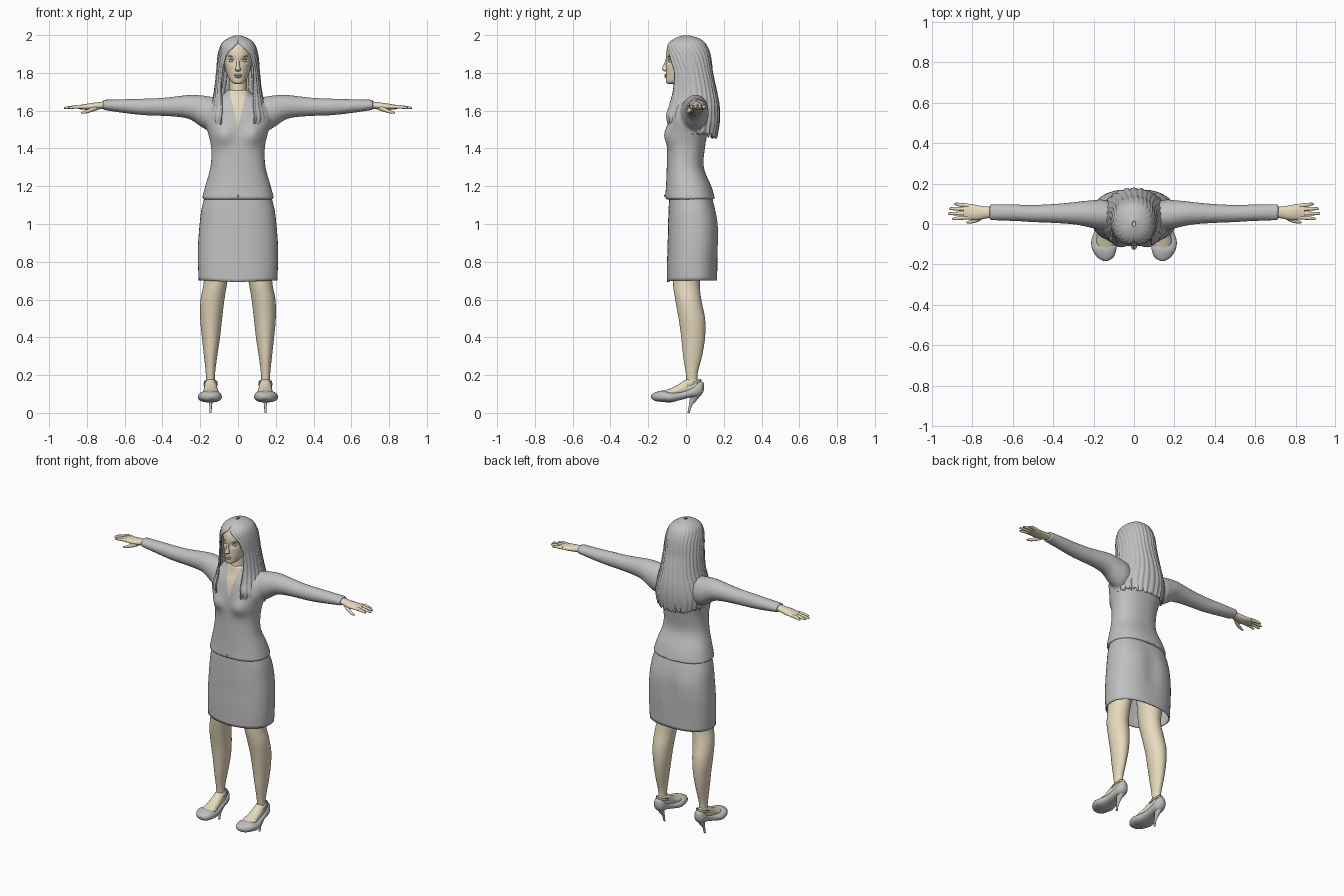
import bpy, bmesh, math, random
from mathutils import Vector

random.seed(4)
if "Cube" in bpy.data.objects:
    bpy.data.objects.remove(bpy.data.objects["Cube"])


def material(name, rgb):
    m = bpy.data.materials.new(name)
    m.use_nodes = True
    m.diffuse_color = (*rgb, 1)
    m.node_tree.nodes["Principled BSDF"].inputs["Base Color"].default_value = (*rgb, 1)
    return m


GREY = material("soft grey", (0.53, 0.53, 0.53))
SKIN = material("warm skin", (0.80, 0.70, 0.51))


def smooth_rows(rows, steps):
    """Catmull-Rom interpolation between the given sections."""
    out = []
    for i in range(len(rows) - 1):
        a, b, c, d = (rows[max(0, min(len(rows) - 1, i + k))] for k in (-1, 0, 1, 2))
        for s in range(steps):
            t = s / steps
            out.append([q + t / 2 * (r - p + t * (2 * p - 5 * q + 4 * r - w + t * (3 * (q - r) + w - p)))
                        for p, q, r, w in zip(a, b, c, d)])
    return out + [list(rows[-1])]


def power(v, e):
    return math.copysign(abs(v) ** e, v)


def loft(bm, axis, rows, n=32, steps=4, squareness=2, caps=True, shape=None, side=1):
    """Rows: position on axis, two centre coordinates, two radii."""
    rings = []
    for t, cu, cv, ru, rv in smooth_rows(rows, steps):
        ring = []
        for k in range(n):
            a = math.tau * k / n
            u = cu + ru * power(math.cos(a), 2 / squareness)
            v = cv + rv * power(math.sin(a), 2 / squareness)
            p = Vector({"x": (t, u, v), "y": (u, t, v), "z": (u, v, t)}[axis])
            if shape:
                shape(p)
            p.x *= side
            ring.append(bm.verts.new(p))
        rings.append(ring)
    for lo, hi in zip(rings, rings[1:]):
        for k in range(n):
            j = (k + 1) % n
            bm.faces.new((lo[k], lo[j], hi[j], hi[k]))
    if caps:
        bm.faces.new(rings[0])
        bm.faces.new(rings[-1])


def finish(name, bm, mat, mirror=False, thickness=0):
    bmesh.ops.recalc_face_normals(bm, faces=bm.faces)
    mesh = bpy.data.meshes.new(name)
    bm.to_mesh(mesh)
    bm.free()
    mesh.materials.append(mat)
    mesh.shade_smooth()
    mesh.set_sharp_from_angle(angle=math.radians(50))
    ob = bpy.data.objects.new(name, mesh)
    bpy.context.collection.objects.link(ob)
    if thickness:
        ob.modifiers.new("Solid", "SOLIDIFY").thickness = thickness
    if mirror:
        ob.modifiers.new("Mirror", "MIRROR").use_mirror_merge = False
    return ob


def part(name, axis, rows, mat, mirror=False, thickness=0, **kw):
    bm = bmesh.new()
    loft(bm, axis, rows, **kw)
    return finish(name, bm, mat, mirror, thickness)


def depth_rows(rows):
    """Turn (z, half width, front, back) into loft rows."""
    return [(z, 0, (f + b) / 2, w, (b - f) / 2) for z, w, f, b in rows]


def blob(name, loc, scale, mat, mirror=False, tilt=0):
    bm = bmesh.new()
    bmesh.ops.create_uvsphere(bm, u_segments=16, v_segments=10, radius=1)
    bmesh.ops.scale(bm, vec=scale, verts=bm.verts)
    for v in bm.verts:
        v.co.z += tilt * v.co.x
    bmesh.ops.translate(bm, vec=loc, verts=bm.verts)
    return finish(name, bm, mat, mirror)


# Jacket: body and sleeves fused into one surface
def bust(p):
    if p.y < 0:
        d = ((abs(p.x) - 0.08) ** 2 + (p.z - 1.47) ** 2) / 0.0025
        p.y -= 0.028 * math.exp(-d)


jacket = bmesh.new()
loft(jacket, "z", depth_rows([
    (1.13, .192, -.112, .155), (1.2, .174, -.106, .134), (1.3, .146, -.102, .094),
    (1.4, .142, -.1, .1), (1.48, .158, -.098, .113), (1.55, .178, -.095, .124),
    (1.61, .165, -.082, .126), (1.65, .135, -.066, .12), (1.68, .085, -.056, .1),
    (1.71, .058, -.05, .075)]), n=48, squareness=2.3, shape=bust)
for side in (1, -1):
    loft(jacket, "x", [
        (.06, .04, 1.58, .06, .08), (.15, .045, 1.585, .075, .09), (.2, .048, 1.6, .07, .082),
        (.25, .052, 1.618, .062, .066), (.31, .053, 1.622, .054, .056), (.4, .052, 1.62, .047, .048),
        (.5, .052, 1.62, .043, .044), (.6, .056, 1.624, .041, .037), (.715, .058, 1.631, .04, .027)],
        side=side)
source = finish("jacket_source", jacket, GREY)
remesh = source.modifiers.new("Fuse", "REMESH")
remesh.mode = "VOXEL"
remesh.voxel_size = 0.008
soften = source.modifiers.new("Soften", "SMOOTH")
soften.iterations = 5
graph = bpy.context.evaluated_depsgraph_get()
fused = bpy.data.meshes.new_from_object(source.evaluated_get(graph))
bpy.data.objects.remove(source)

# Neckline cut as a V and coloured as skin
jacket = bmesh.new()
jacket.from_mesh(fused)
bpy.data.meshes.remove(fused)
SLOPE, POINT = 0.23, 1.51
for side in (1, -1):
    bmesh.ops.bisect_plane(jacket, geom=jacket.verts[:] + jacket.edges[:] + jacket.faces[:],
                           plane_co=(0, 0, POINT), plane_no=(side, 0, -SLOPE))
for f in jacket.faces:
    c = f.calc_center_median()
    f.material_index = int(c.y < 0.01 and abs(c.x) < SLOPE * (c.z - POINT))
ob = finish("jacket", jacket, GREY)
ob.data.materials.append(SKIN)
blob("jacket_button", (0, -.112, 1.15), (.006, .004, .006), GREY)


# Skirt
def seat(p):
    if p.y > 0.05:
        p.y -= 0.014 * math.exp(-(p.x / 0.04) ** 2 - ((p.z - 0.95) / 0.12) ** 2)
    elif p.z < 0.75:
        p.z -= 0.01 * max(0, 1 - abs(p.x) / 0.2)


part("skirt", "z", depth_rows([
    (.702, .208, -.1, .165), (.8, .212, -.1, .168), (.9, .211, -.097, .173),
    (1.0, .203, -.095, .172), (1.08, .193, -.092, .156), (1.16, .172, -.088, .132)]),
    GREY, n=48, squareness=2.4, caps=False, thickness=.006, shape=seat)

# Legs and feet
part("legs", "z", [
    (.13, .145, .035, .026, .032), (.2, .146, .03, .024, .03), (.3, .145, .035, .035, .05),
    (.4, .143, .038, .048, .063), (.5, .142, .031, .058, .07), (.6, .135, .012, .063, .069),
    (.7, .118, .002, .063, .072), (.85, .108, .02, .08, .085)], SKIN, mirror=True)
part("feet", "y", [
    (-.125, .142, .098, .035, .016), (-.09, .143, .105, .043, .022), (-.05, .144, .115, .038, .03),
    (0, .145, .135, .034, .042), (.04, .145, .143, .03, .045), (.08, .145, .14, .018, .03)],
    SKIN, mirror=True, n=24)

# Shoes with straps and stiletto heels
part("shoes", "y", [
    (-.184, .14, .088, .008, .008), (-.165, .142, .086, .04, .022), (-.125, .147, .088, .06, .03),
    (-.08, .149, .083, .062, .027), (-.03, .147, .09, .047, .022), (.02, .146, .105, .038, .024),
    (.06, .145, .122, .036, .038), (.082, .145, .132, .028, .036), (.094, .145, .138, .012, .02)],
    GREY, mirror=True, n=24, squareness=2.4)
part("heels", "z", [
    (0, .145, .014, .006, .006), (.04, .145, .024, .007, .009), (.075, .145, .042, .015, .022),
    (.11, .145, .055, .03, .032)], GREY, mirror=True, n=16)


def strap_tilt(p):
    p.z += 0.35 * (p.y - 0.03)


part("shoe_straps", "z", [(.148, .145, .03, .037, .052), (.162, .145, .03, .036, .05)], GREY,
     mirror=True, caps=False, thickness=.005, shape=strap_tilt)

# Hands
part("palms", "x", [
    (.69, .058, 1.631, .028, .02), (.73, .057, 1.627, .029, .019), (.77, .056, 1.622, .036, .019),
    (.81, .06, 1.62, .039, .015), (.845, .062, 1.619, .036, .01)], SKIN, mirror=True, n=20)
fingers = bmesh.new()
for y, tip in ((.033, .9), (.053, .922), (.073, .915), (.091, .89)):
    out = y + 0.25 * (y - 0.06)
    loft(fingers, "x", [(.82, y, 1.62, .01, .01), (.86, (y + out) / 2, 1.62, .0095, .009),
                        (tip - .01, out, 1.615, .007, .006), (tip, out, 1.614, .003, .003)], n=12)
loft(fingers, "x", [(.745, .04, 1.615, .012, .012), (.775, .022, 1.605, .012, .012),
                    (.805, .012, 1.594, .009, .009), (.83, .008, 1.588, .004, .004)], n=12)
finish("fingers", fingers, SKIN, mirror=True)

# Head, neck and facial features
part("neck", "z", [(1.6, 0, .015, .06, .065), (1.66, 0, .008, .053, .06), (1.72, 0, .01, .047, .057),
                   (1.8, 0, .015, .05, .06)], SKIN)


def sockets(p):
    if p.y < -0.03:
        p.y += 0.012 * math.exp(-((abs(p.x) - .033) / .018) ** 2 - ((p.z - 1.866) / .014) ** 2)


part("head", "z", depth_rows([
    (1.742, .018, -.098, -.06), (1.752, .034, -.106, -.02), (1.775, .05, -.107, .04),
    (1.81, .064, -.106, .08), (1.85, .072, -.106, .1), (1.9, .077, -.106, .11),
    (1.94, .074, -.096, .1), (1.97, .055, -.07, .07), (1.985, .02, -.03, .03)]),
    SKIN, n=48, steps=6, shape=sockets)
part("nose", "z", depth_rows([
    (1.808, .008, -.112, -.09), (1.815, .015, -.124, -.09), (1.823, .013, -.128, -.09),
    (1.845, .008, -.117, -.09), (1.875, .007, -.107, -.09)]), SKIN, n=16)
for name, z, width in (("upper_lip", 1.788, .022), ("lower_lip", 1.779, .018)):
    blob(name, (0, -.105, z), (width, .009, .006), SKIN)
blob("eyes", (.033, -.08, 1.864), (.014, .012, .008), SKIN, mirror=True)
blob("lashes", (.033, -.088, 1.871), (.015, .006, .0025), GREY, mirror=True)
blob("eyebrows", (.034, -.09, 1.887), (.019, .007, .003), GREY, mirror=True, tilt=.15)

# Long hair: a sheet wrapped around the back, open over the face
hair_rows = smooth_rows([
    # height, half width, front, back, wrap angle
    (1.999, .01, -.015, .015, 180), (1.985, .05, -.055, .065, 180), (1.965, .079, -.084, .096, 180),
    (1.94, .094, -.101, .113, 170), (1.9, .105, -.107, .128, 148), (1.85, .111, -.104, .136, 139),
    (1.8, .115, -.098, .142, 134), (1.7, .126, -.1, .163, 138), (1.62, .145, -.112, .176, 146),
    (1.54, .162, -.122, .176, 149), (1.46, .152, -.115, .163, 147)], 5)
hair = bmesh.new()
COLUMNS = 120
jag = [random.uniform(-.012, .012) for _ in range(COLUMNS + 1)]
grid = []
for z, w, f, b, wrap in hair_rows:
    row = []
    for k in range(COLUMNS + 1):
        t = 2 * k / COLUMNS - 1
        a = math.radians(min(wrap, 180)) * t
        low = max(0, min(1, (1.62 - z) / 0.16))
        ripple = 1 + 0.02 * math.sin(k * 1.25 + 2 * math.sin(z * 9)) * min(1, (2 - z) * 12)
        x = w * ripple * power(math.sin(a), 0.9)
        y = (f + b) / 2 + (b - f) / 2 * ripple * power(math.cos(a), 0.9)
        row.append(hair.verts.new((x, y, z + low * (0.075 * t * t + jag[k]))))
    grid.append(row)
for r, s in zip(grid, grid[1:]):
    for k in range(COLUMNS):
        hair.faces.new((r[k], r[k + 1], s[k + 1], s[k]))
bmesh.ops.remove_doubles(hair, verts=hair.verts, dist=0.0002)
finish("hair", hair, GREY, thickness=.008)
